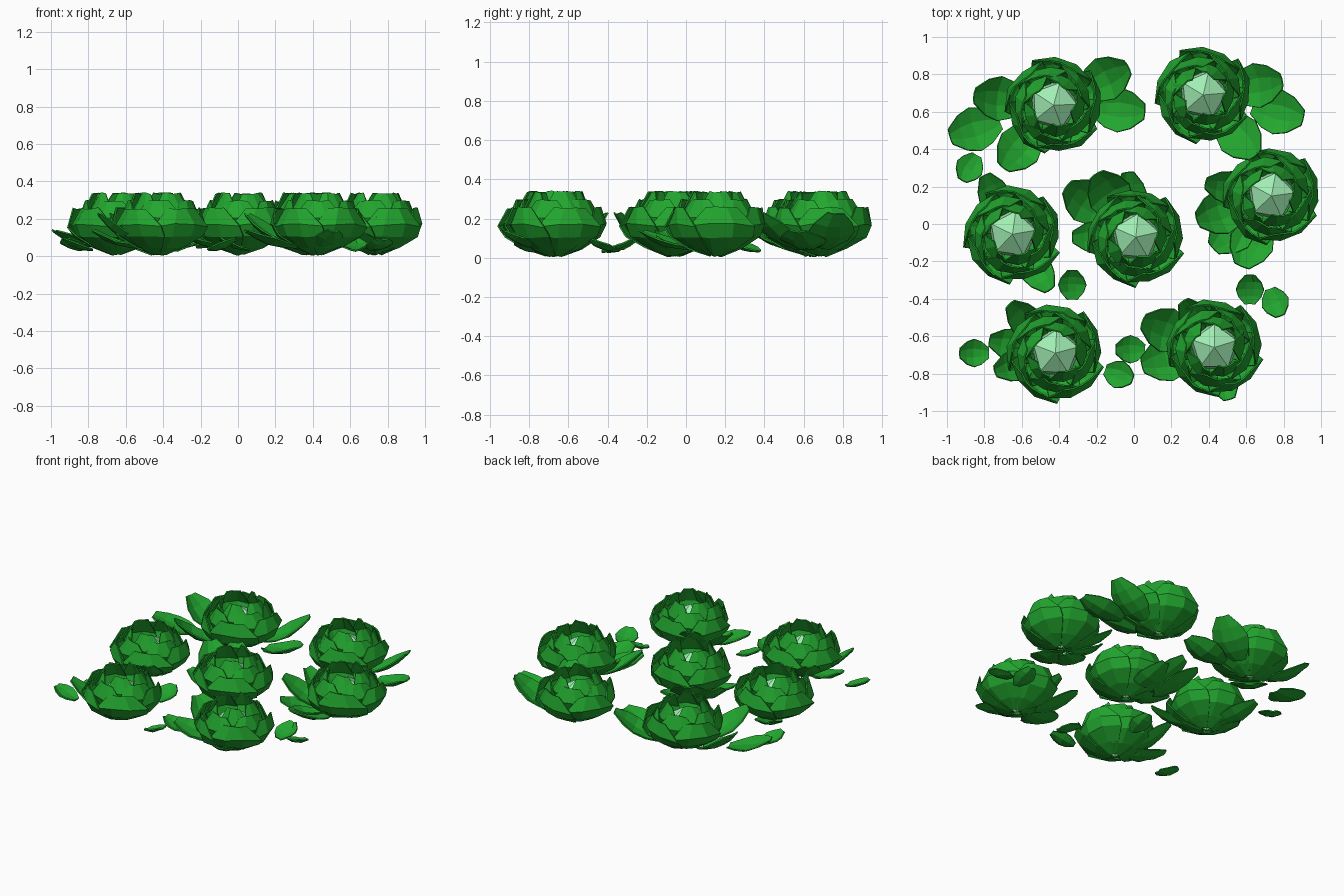
import bpy, bmesh, math, random
from mathutils import Vector

if "Cube" in bpy.data.objects:
    bpy.data.objects.remove(bpy.data.objects["Cube"])

random.seed(4)


def material(name, color):
    m = bpy.data.materials.new(name)
    m.diffuse_color = (*color, 1)
    m.use_nodes = True
    m.node_tree.nodes["Principled BSDF"].inputs["Base Color"].default_value = m.diffuse_color
    return m


LEAF = material("leaf_green", (0.016, 0.38, 0.028))
HEART = material("pale_heart", (0.36, 0.86, 0.46))


def jitter(s):
    return random.uniform(-s, s)


def add_grid(bm, rows):
    vs = [[bm.verts.new(p) for p in row] for row in rows]
    for a, b in zip(vs, vs[1:]):
        for i in range(len(a) - 1):
            bm.faces.new((a[i], a[i + 1], b[i + 1], b[i]))


def finish(bm, name, mat, thick=0):
    bmesh.ops.recalc_face_normals(bm, faces=bm.faces)
    me = bpy.data.meshes.new(name)
    bm.to_mesh(me)
    bm.free()
    me.materials.append(mat)
    ob = bpy.data.objects.new(name, me)
    bpy.context.collection.objects.link(ob)
    if thick:
        s = ob.modifiers.new("thickness", "SOLIDIFY")
        s.thickness = thick
        s.offset = 0
    return ob


# Wrapped leaf: a bowl-shaped patch from the stalk up to a narrow, inturned tip
def wrapped_leaf(bm, radius, low, high, ang, half, close):
    rows = []
    for k in range(5):
        f = k / 4
        r = radius * (1.0 if k == 3 else math.sin(f * math.pi * 0.68))
        r = max(r, 0.03)
        if k == 4:
            r = radius * close
        z = low + (high - low) * f ** 1.35
        w = half * (1, 1, 1, 0.9, 0.45)[k]
        row = []
        for i in range(4):
            u = -1 + 2 * i / 3
            a = ang + u * w
            rr = r + 0.007 * u * min(k, 2) + jitter(.006)
            zz = z - (0.018 * abs(u) if k == 3 else 0) + jitter(.005)
            row.append((rr * math.cos(a), rr * math.sin(a), max(zz, 0.006)))
        rows.append(row)
    add_grid(bm, rows)


# Loose leaf: cupped blade centred on a point, rising towards its tip
loose_count = 0


def loose_leaf(base, tip, width):
    global loose_count
    loose_count += 1
    d = tip - base
    side = Vector((-d.y, d.x, 0)).normalized()
    up = d.cross(side).normalized()
    rows = []
    for k in range(5):
        f = k / 4
        w = 0.35 + 0.65 * math.sin(math.pi * f)
        row = []
        for i in range(4):
            u = -1 + 2 * i / 3
            p = base + d * f + side * (u * w * width / 2)
            p += up * (0.14 * width * u * u * w - 0.10 * d.length * math.sin(math.pi * f))
            p.z = max(p.z + jitter(.004), 0.008)
            row.append(p)
        rows.append(row)
    bm = bmesh.new()
    add_grid(bm, rows)
    finish(bm, f"loose_leaf_{loose_count}", LEAF, 0.008)


# Cabbages: centre, then side leaves as (direction in degrees, reach of the tip)
CABBAGES = [
    (-.43, .635, [(27, .45), (-4, .49), (173, .43), (197, .58), (231, .43)]),
    (.37, .69, [(10, .43), (-13, .55), (-49, .43)]),
    (.735, .15, [(169, .36), (247, .41), (198, .42), (222, .42)]),
    (-.65, -.055, [(-56, .36), (115, .35)]),
    (.01, -.07, [(144, .46), (180, .34), (122, .40), (97, .35)]),
    (-.42, -.69, [(133, .36), (169, .36), (197, .34)]),
    (.43, -.66, [(160, .41), (194, .40), (124, .30), (286, .29)]),
]
RINGS = 3
for n, (cx, cy, sides) in enumerate(CABBAGES, 1):
    turn = n * 1.3
    bm = bmesh.new()
    for j in range(RINGS):
        for i in range(5):
            wrapped_leaf(bm, 0.25 - 0.042 * j, 0.012 + 0.02 * j, 0.255 + 0.04 * j,
                         turn + j * 0.6 + math.tau * i / 5, 0.8, 0.88 - 0.09 * j)
    finish(bm, f"cabbage_leaves_{n}", LEAF, 0.008).location = (cx, cy, 0)
    # Pale heart in the middle
    bm = bmesh.new()
    bmesh.ops.create_icosphere(bm, subdivisions=1, radius=0.14)
    heart = finish(bm, f"cabbage_heart_{n}", HEART)
    heart.location = (cx, cy, 0.145)
    heart.rotation_euler.z = turn
    # Side leaves, alternately leaning steeply and lying low
    for i, (deg, reach) in enumerate(sides):
        out = Vector((math.cos(math.radians(deg)), math.sin(math.radians(deg)), 0))
        c = Vector((cx, cy, 0))
        base = c + out * (reach - 0.28) + Vector((0, 0, 0.045))
        tip = c + out * reach + Vector((0, 0, 0.13 if i % 2 else 0.22))
        loose_leaf(base, tip, 0.24 if reach > 0.38 else 0.18)

# Small scraps on the ground: x, y, direction
SCRAPS = [(-.33, -.325, 90), (-.855, -.69, 180), (-.08, -.805, -20), (.62, -.35, 90),
          (.755, -.42, -70), (-.02, -.67, 180), (-.88, .30, 240)]
for x, y, deg in SCRAPS:
    h = Vector((math.cos(math.radians(deg)), math.sin(math.radians(deg)), 0)) * 0.078
    loose_leaf(Vector((x, y, 0.03)) - h, Vector((x, y, 0.09)) + h, 0.15)
